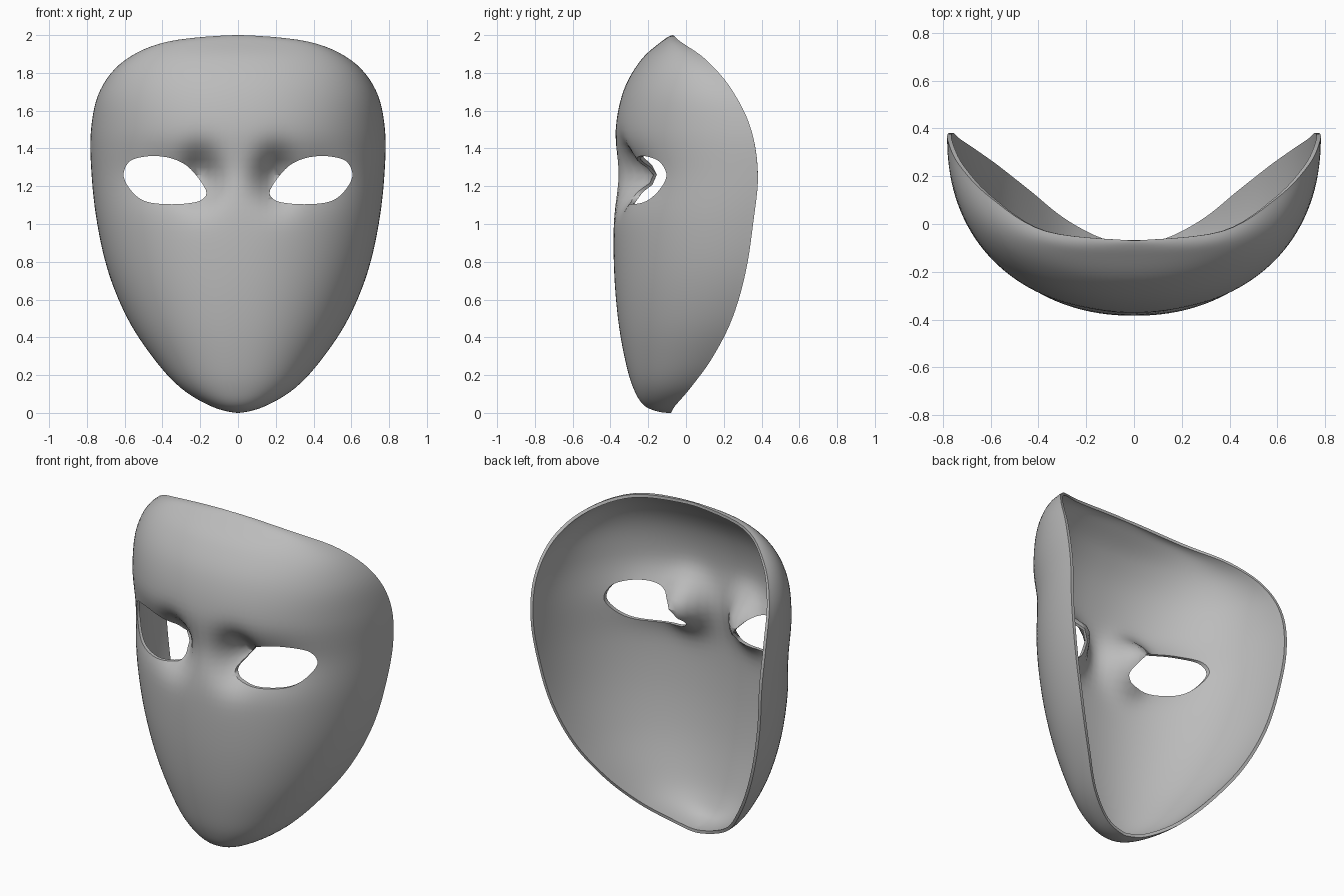
import bpy, bmesh
from math import sin, cos, pi, exp

if "Cube" in bpy.data.objects:
    bpy.data.objects.remove(bpy.data.objects["Cube"])

ROWS, COLS = 72, 72

# Profiles from chin to crown, at heights z = 1 - cos(angle)
HALF_WIDTH = [0, .14, .305, .45, .585, .685, .745, .775, .778, .73, .6, .37, 0]
RIM_DEPTH = [-.08, -.06, .025, .14, .245, .315, .355, .38, .345, .245, .11, -.03, -.07]
FRONT_DEPTH = [-.1, -.215, -.28, -.325, -.36, -.38, -.382, -.36, -.372, -.33, -.24, -.13, -.07]
# Outline of the left eye opening (x, z)
EYE = [(.17, 1.18), (.19, 1.13), (.26, 1.11), (.38, 1.105), (.49, 1.12), (.56, 1.17),
       (.605, 1.25), (.585, 1.32), (.53, 1.35), (.43, 1.36), (.33, 1.34), (.25, 1.29)]


def spline(p0, p1, p2, p3, t):
    return p1 + t / 2 * (p2 - p0 + t * (2*p0 - 5*p1 + 4*p2 - p3 + t * (3*p1 - p0 - 3*p2 + p3)))


def sample(table, f):
    last = len(table) - 1
    i = min(int(f * last), last - 1)
    pick = [table[max(0, min(last, i + k))] for k in (-1, 0, 1, 2)]
    return spline(*pick, f * last - i)


def bump(x, z, cx, cz, sx, sz):
    return exp(-((abs(x) - cx) / sx) ** 2 - ((z - cz) / sz) ** 2)


def surface_point(f, t):
    z = 1 - cos(pi * f)
    w, rim, front = (sample(p, f) for p in (HALF_WIDTH, RIM_DEPTH, FRONT_DEPTH))
    x = w * abs(sin(t)) ** .92 * (1 if t > 0 else -1)
    y = rim - (rim - front) * max(0, cos(t)) ** .92
    # Sockets beside the nose bridge and around the eyes
    y += .15 * bump(x, z, .2, 1.25, .1, .13) + .05 * bump(x, z, .38, 1.26, .18, .13)
    return x, y, z


def make_object(name, bm):
    bmesh.ops.recalc_face_normals(bm, faces=bm.faces)
    mesh = bpy.data.meshes.new(name)
    bm.to_mesh(mesh)
    bm.free()
    obj = bpy.data.objects.new(name, mesh)
    bpy.context.collection.objects.link(obj)
    return obj


# Mask surface: curved rows stacked from chin to crown
bm = bmesh.new()
rows = [[bm.verts.new(surface_point(r / ROWS, pi * (c / COLS - .5))) for c in range(COLS + 1)]
        for r in range(1, ROWS)]
for low, high in zip(rows, rows[1:]):
    for c in range(COLS):
        bm.faces.new((low[c], low[c + 1], high[c + 1], high[c]))
chin = bm.verts.new((0, RIM_DEPTH[0], 0))
crown = bm.verts.new((0, RIM_DEPTH[-1], 2))
for c in range(COLS):
    bm.faces.new((rows[0][c + 1], rows[0][c], chin))
    bm.faces.new((rows[-1][c], rows[-1][c + 1], crown))
bm.normal_update()
if sum(f.normal.y for f in bm.faces) > 0:
    bmesh.ops.reverse_faces(bm, faces=bm.faces)
mesh = bpy.data.meshes.new("mask_shell")
bm.to_mesh(mesh)
bm.free()
mask = bpy.data.objects.new("mask_shell", mesh)
bpy.context.collection.objects.link(mask)

gray = bpy.data.materials.new("plain_gray")
gray.use_nodes = True
gray.diffuse_color = (.5, .5, .5, 1)
gray.node_tree.nodes["Principled BSDF"].inputs["Base Color"].default_value = (.5, .5, .5, 1)
mesh.materials.append(gray)

bpy.ops.object.select_all(action='DESELECT')
bpy.context.view_layer.objects.active = mask
mask.select_set(True)
thick = mask.modifiers.new("thickness", 'SOLIDIFY')
thick.thickness = .018
thick.offset = -1
bpy.ops.object.modifier_apply(modifier="thickness")

# Eye openings, cut on both sides
n, steps = len(EYE), 4
outline = [[spline(*[EYE[(i + k) % n][a] for k in (-1, 0, 1, 2)], s / steps) for a in (0, 1)]
           for i in range(n) for s in range(steps)]
for side, name in ((1, "left_eye_cutter"), (-1, "right_eye_cutter")):
    bm = bmesh.new()
    face = bm.faces.new([bm.verts.new((side * x, -.7, z)) for x, z in outline])
    moved = bmesh.ops.extrude_face_region(bm, geom=[face])["geom"]
    bmesh.ops.translate(bm, vec=(0, .9, 0), verts=[v for v in moved if isinstance(v, bmesh.types.BMVert)])
    cutter = make_object(name, bm)
    cutter.hide_render = True
    cut = mask.modifiers.new("eye_opening", 'BOOLEAN')
    cut.operation = 'DIFFERENCE'
    cut.solver = 'EXACT'
    cut.object = cutter
    bpy.ops.object.modifier_apply(modifier=cut.name)
    bpy.data.objects.remove(cutter)

bpy.ops.object.shade_smooth_by_angle(angle=.7)
